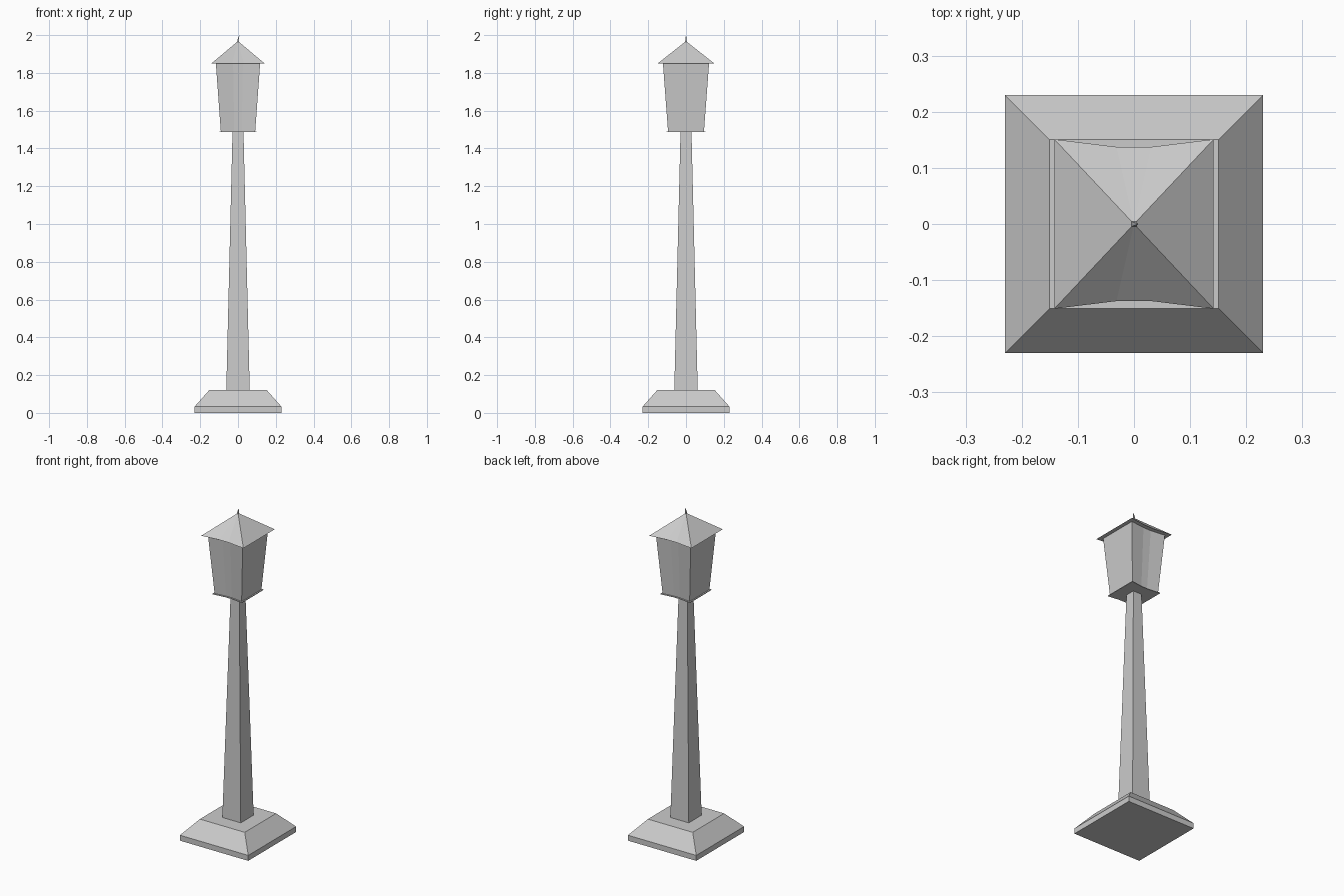
import bpy, bmesh

if "Cube" in bpy.data.objects:
    bpy.data.objects.remove(bpy.data.objects["Cube"])


def square(hx, hy, z):
    return [(-hx, -hy, z), (hx, -hy, z), (hx, hy, z), (-hx, hy, z)]


def pinched(hx, hy, z):
    # rectangle whose front and back edges bow slightly inward
    m, d = hx * 0.22, hy * 0.91
    return [(-hx, -hy, z), (-m, -d, z), (m, -d, z), (hx, -hy, z),
            (hx, hy, z), (m, d, z), (-m, d, z), (-hx, hy, z)]


def loft(name, rings, bottom=True, top=True, apex=None):
    bm = bmesh.new()
    rows = [[bm.verts.new(p) for p in ring] for ring in rings]
    n = len(rows[0])
    for a, b in zip(rows, rows[1:]):
        for i in range(n):
            j = (i + 1) % n
            bm.faces.new((a[i], a[j], b[j], b[i]))
    if bottom:
        bm.faces.new(rows[0][::-1])
    if apex:
        tip = bm.verts.new(apex)
        for i in range(n):
            bm.faces.new((rows[-1][i], rows[-1][(i + 1) % n], tip))
    elif top:
        bm.faces.new(rows[-1])
    bm.normal_update()
    mesh = bpy.data.meshes.new(name)
    bm.to_mesh(mesh)
    bm.free()
    obj = bpy.data.objects.new(name, mesh)
    bpy.context.collection.objects.link(obj)
    return obj


# stepped base with sloped shoulders
loft("base", [square(.23, .23, 0), square(.23, .23, .033), square(.151, .151, .122)])

# tapered post
loft("post", [square(.062, .062, .122), square(.029, .029, 1.488)], bottom=False, top=False)

# thin tray under the lantern
loft("lantern_tray", [pinched(.099, .104, 1.486), pinched(.099, .104, 1.490)])

# flared lantern body
loft("lantern_body", [pinched(.091, .095, 1.490), pinched(.117, .122, 1.849)],
     bottom=False, top=False)

# pyramid roof
loft("roof", [pinched(.142, .151, 1.849)], apex=(0, 0, 1.968))

# small bent finial
loft("finial", [square(.005, .005, 1.962),
                [(x + .002, y, z) for x, y, z in square(.003, .003, 1.982)]],
     bottom=False, apex=(.008, 0, 2.0))
